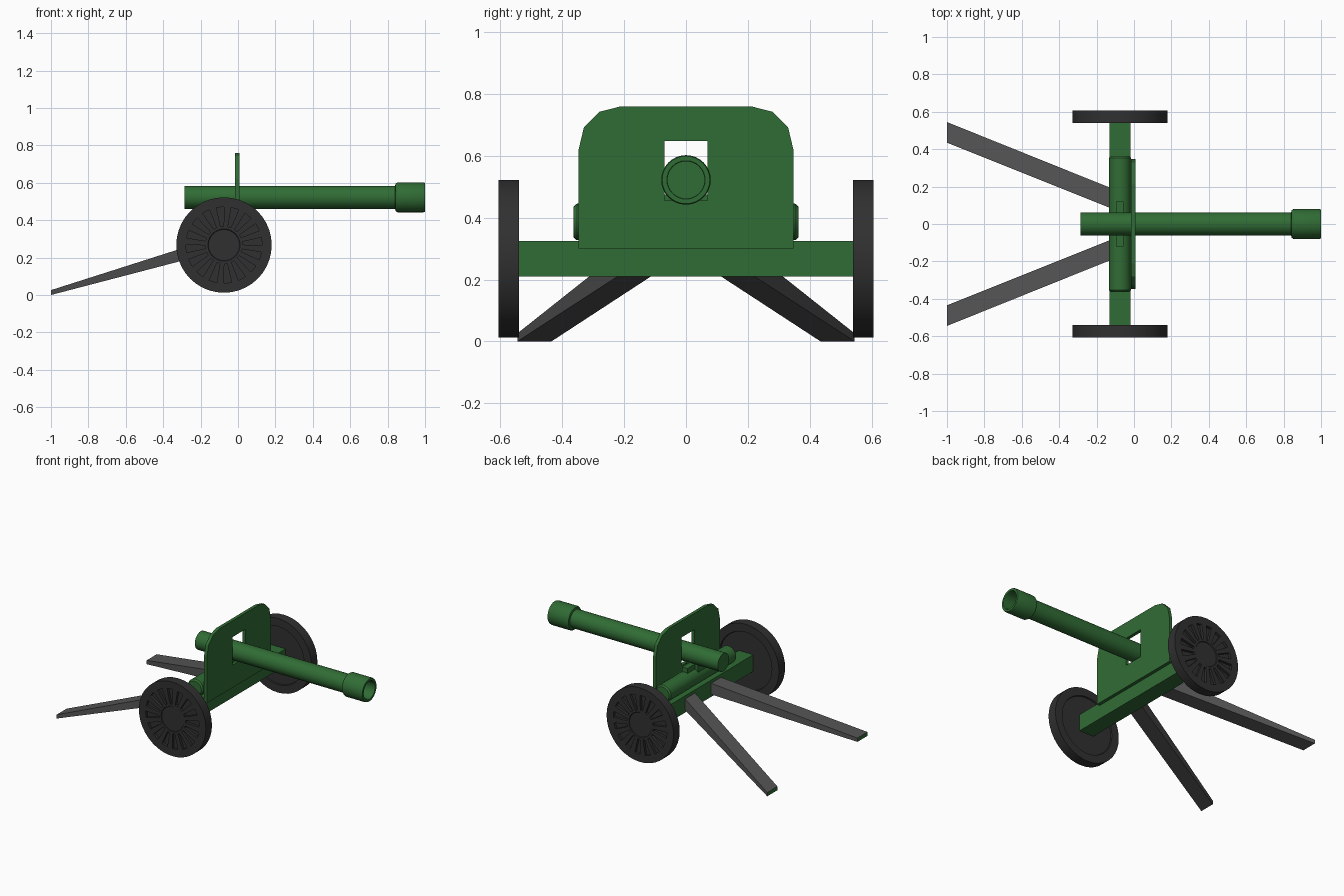
import bpy, bmesh, math

if "Cube" in bpy.data.objects:
    bpy.data.objects.remove(bpy.data.objects["Cube"])


def material(name, rgb):
    m = bpy.data.materials.new(name)
    m.diffuse_color = (*rgb, 1)
    m.use_nodes = True
    m.node_tree.nodes["Principled BSDF"].inputs["Base Color"].default_value = m.diffuse_color
    return m


GREEN = material("green_paint", (0.03, 0.15, 0.035))
DARK = material("dark_rubber", (0.03, 0.03, 0.03))
STEEL = material("trail_steel", (0.09, 0.09, 0.09))


def finish(bm, name, mat, smooth=False):
    bmesh.ops.recalc_face_normals(bm, faces=bm.faces[:])
    me = bpy.data.meshes.new(name)
    bm.to_mesh(me)
    bm.free()
    ob = bpy.data.objects.new(name, me)
    bpy.context.collection.objects.link(ob)
    me.materials.append(mat)
    if smooth:
        bpy.ops.object.select_all(action='DESELECT')
        ob.select_set(True)
        bpy.context.view_layer.objects.active = ob
        bpy.ops.object.shade_smooth_by_angle(angle=math.radians(30))
    return ob


def loft(bm, loops):
    """Bridge equal closed loops of points and cap both ends."""
    rings = [[bm.verts.new(p) for p in loop] for loop in loops]
    n = len(rings[0])
    for a, b in zip(rings, rings[1:]):
        for i in range(n):
            j = (i + 1) % n
            bm.faces.new((a[i], a[j], b[j], b[i]))
    bm.faces.new(rings[0])
    bm.faces.new(rings[-1])


def lathe(name, profile, axis, centre, mat, n=32):
    """Turn (radius, position) pairs about a line parallel to x or y."""
    loops = []
    for r, t in profile:
        loop = []
        for i in range(n):
            a = 2 * math.pi * i / n
            u, v = centre[0] + r * math.cos(a), centre[1] + r * math.sin(a)
            loop.append((t, u, v) if axis == 'x' else (u, t, v))
        loops.append(loop)
    bm = bmesh.new()
    loft(bm, loops)
    return finish(bm, name, mat, True)


def box(name, x, y, z, mat):
    bm = bmesh.new()
    loft(bm, [[(x[0], y[0], k), (x[1], y[0], k), (x[1], y[1], k), (x[0], y[1], k)] for k in z])
    return finish(bm, name, mat)


def cut(ob, cutter):
    m = ob.modifiers.new("cut", 'BOOLEAN')
    m.operation, m.solver, m.object = 'DIFFERENCE', 'EXACT', cutter
    cutter.hide_render = True
    cutter.hide_viewport = True


def mirror_y(ob):
    m = ob.modifiers.new("mirror", 'MIRROR')
    m.use_axis = (False, True, False)
    m.use_mirror_merge = False


# Barrel with closed breech, and hollow muzzle
lathe("barrel", [(0.062, -0.285), (0.062, 0.86)], 'x', (0, 0.522), GREEN)
lathe("muzzle", [(0.062, 0.84), (0.074, 0.843), (0.08, 0.853), (0.08, 0.99), (0.077, 1.0),
                 (0.062, 1.0), (0.06, 0.997), (0.06, 0.88)], 'x', (0, 0.522), GREEN)

# Shield with clipped corners and a gun window
half = [(0.347, 0.30), (0.347, 0.62), (0.33, 0.692), (0.28, 0.742), (0.21, 0.76)]
outline = half + [(-y, z) for y, z in reversed(half)]
bm = bmesh.new()
loft(bm, [[(x, y, z) for y, z in outline] for x in (-0.015, 0.007)])
shield = finish(bm, "shield", GREEN)
cut(shield, box("window_cutter", (-0.1, 0.1), (-0.07, 0.07), (0.455, 0.648), GREEN))

# Axle beam, cross tube and barrel lugs
box("axle_beam", (-0.13, -0.02), (-0.545, 0.545), (0.21, 0.325), GREEN)
lathe("cross_tube", [(0.05, -0.363), (0.059, -0.353), (0.059, 0.353), (0.05, 0.363)],
      'y', (-0.075, 0.386), GREEN, 24)
mirror_y(box("barrel_lug", (-0.096, -0.055), (0.035, 0.12), (0.40, 0.475), GREEN))
box("barrel_saddle", (-0.12, -0.03), (-0.04, 0.04), (0.40, 0.48), GREEN)

# Wheels: shallow dish inside, ring of tapered slots outside
WX, WZ = -0.075, 0.267
wheel = lathe("wheel", [(0.197, 0.548), (0.2, 0.54), (0.255, 0.54), (0.255, 0.606),
                        (0.086, 0.606), (0.083, 0.602)], 'y', (WX, WZ), DARK, 40)
bm = bmesh.new()
SLOTS = 16
for i in range(SLOTS):
    a = 2 * math.pi * (i + 0.25) / SLOTS
    c, s = math.cos(a), math.sin(a)
    wedge = [(0.1, -0.008), (0.203, -0.021), (0.203, 0.021), (0.1, 0.008)]
    loft(bm, [[(WX + r * c - w * s, y, WZ + r * s + w * c) for r, w in wedge]
              for y in (0.588, 0.65)])
cut(wheel, finish(bm, "slot_cutter", DARK))
mirror_y(wheel)

# Splayed trail legs tapering to the ground, green end plates
bm = bmesh.new()
loft(bm, [[(x, y0, z0), (x, y1, z0), (x, y1, z1), (x, y0, z1)] for x, y0, y1, z0, z1 in
          ((-0.10, 0.075, 0.183, 0.235, 0.313), (-1.0, 0.435, 0.545, 0.002, 0.026))])
for f in bm.faces:
    if all(v.co.x < -0.9 for v in f.verts):
        f.material_index = 1
    for v in f.verts:
        if v.co.z < 0.01:
            v.co.z = 0
trail = finish(bm, "trail_leg", STEEL)
trail.data.materials.append(GREEN)
mirror_y(trail)
